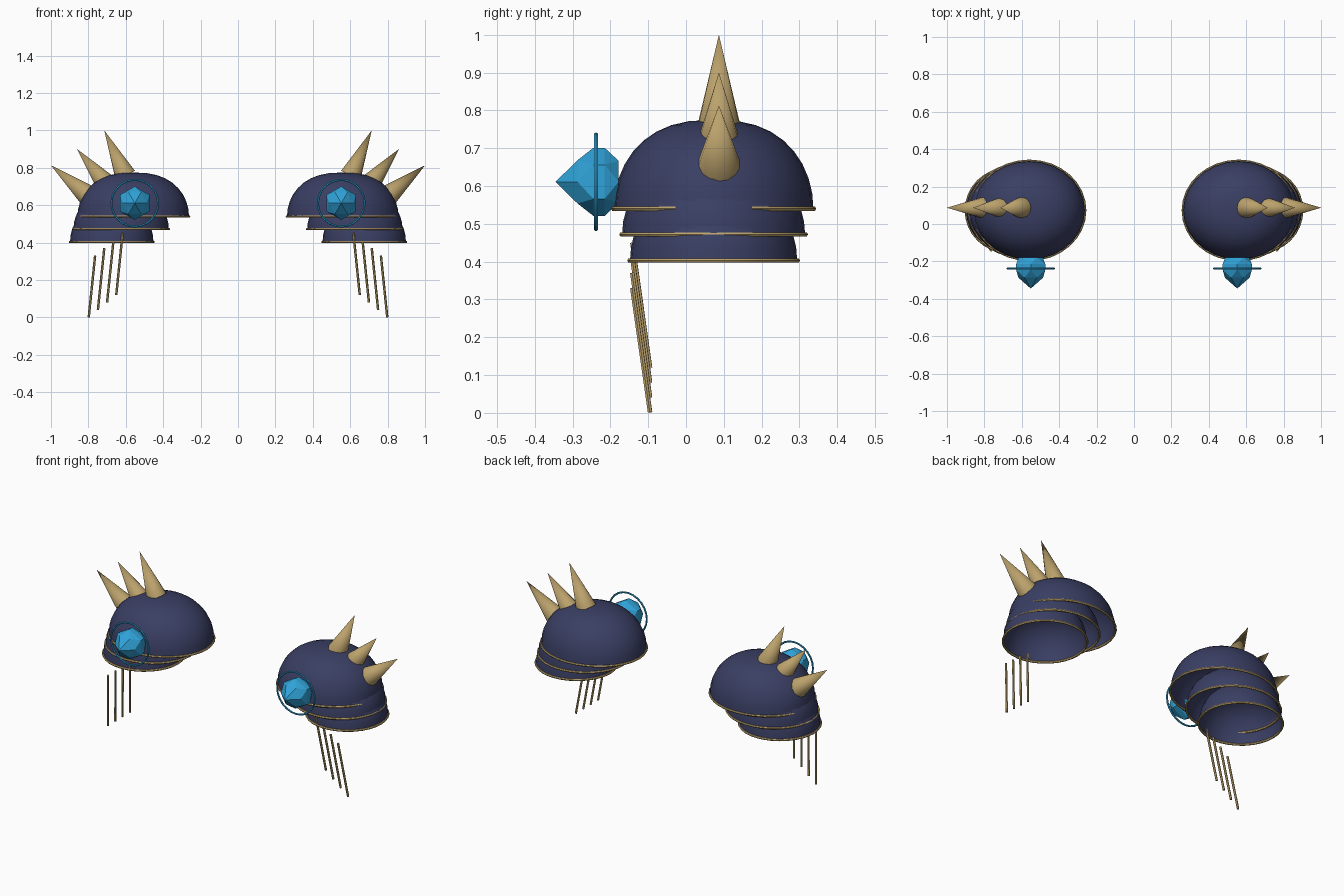
import bpy, bmesh, math
from mathutils import Vector, Matrix

if "Cube" in bpy.data.objects:
    bpy.data.objects.remove(bpy.data.objects["Cube"])


def material(name, rgb):
    m = bpy.data.materials.new(name)
    m.diffuse_color = (*rgb, 1)
    m.use_nodes = True
    m.node_tree.nodes["Principled BSDF"].inputs["Base Color"].default_value = m.diffuse_color
    return m


NAVY = material("navy_metal", (0.042, 0.049, 0.125))
GOLD = material("aged_gold", (0.50, 0.36, 0.15))
BLUE = material("gem_blue", (0.03, 0.37, 0.70))
YC = 0.073  # fore-aft centre of the armour plates


def finish(name, bm, mat, smooth=True):
    """Turn a bmesh into an object mirrored to the other shoulder."""
    bmesh.ops.recalc_face_normals(bm, faces=bm.faces)
    me = bpy.data.meshes.new(name)
    bm.to_mesh(me)
    bm.free()
    me.materials.append(mat)
    ob = bpy.data.objects.new(name, me)
    bpy.context.collection.objects.link(ob)
    if smooth:
        bpy.ops.object.select_all(action='DESELECT')
        ob.select_set(True)
        bpy.context.view_layer.objects.active = ob
        bpy.ops.object.shade_smooth_by_angle(angle=math.radians(40))
    mod = ob.modifiers.new("other_side", 'MIRROR')
    mod.use_axis = (True, False, False)
    mod.use_mirror_merge = False
    return ob


def bridge(bm, a, b):
    n = len(a)
    for i in range(n):
        bm.faces.new((a[i], a[(i + 1) % n], b[(i + 1) % n], b[i]))


def dome(name, cx, z, rx, ry, h, seg=28, rings=9):
    """Open shell with slightly squared shoulders."""
    bm = bmesh.new()
    prev = None
    for j in range(rings):
        t = math.pi / 2 * j / rings
        k = math.cos(t) ** 0.8
        ring = [bm.verts.new((cx + rx * k * math.cos(a), YC + ry * k * math.sin(a), z + h * math.sin(t)))
                for a in (2 * math.pi * i / seg for i in range(seg))]
        if prev:
            bridge(bm, prev, ring)
        prev = ring
    top = bm.verts.new((cx, YC, z + h))
    for i in range(seg):
        bm.faces.new((prev[i], prev[(i + 1) % seg], top))
    finish(name, bm, NAVY)


def hoop(name, centre, u, v, ru, rv, r, mat, seg=32, sides=6):
    """Elliptical tube in the plane of unit vectors u and v."""
    bm = bmesh.new()
    n = u.cross(v)
    loops = []
    for i in range(seg):
        a = 2 * math.pi * i / seg
        d = u * math.cos(a) + v * math.sin(a)
        p = centre + u * ru * math.cos(a) + v * rv * math.sin(a)
        loops.append([bm.verts.new(p + r * (d * math.cos(b) + n * math.sin(b)))
                      for b in (2 * math.pi * k / sides for k in range(sides))])
    for i in range(seg):
        bridge(bm, loops[i], loops[(i + 1) % seg])
    finish(name, bm, mat)


def rod(name, p, q, r1, r2, sides):
    """Cone or cylinder from p to q."""
    p, q = Vector(p), Vector(q)
    d = q - p
    mat = Matrix.Translation((p + q) / 2) @ d.to_track_quat('Z', 'Y').to_matrix().to_4x4()
    bm = bmesh.new()
    bmesh.ops.create_cone(bm, cap_ends=True, segments=sides, radius1=r1, radius2=r2,
                          depth=d.length, matrix=mat)
    finish(name, bm, GOLD)


X, Y, Z = Vector((1, 0, 0)), Vector((0, 1, 0)), Vector((0, 0, 1))

# Three overlapping plates, each with a gold rim
for name, cx, z, rx, ry, h in (("shoulder_dome", 0.560, 0.54, 0.298, 0.264, 0.235),
                               ("middle_plate", 0.625, 0.472, 0.255, 0.242, 0.20),
                               ("lower_plate", 0.675, 0.403, 0.223, 0.221, 0.20)):
    dome(name, cx, z, rx, ry, h)
    hoop(name + "_rim", Vector((cx, YC, z)), X, Y, rx + 0.001, ry + 0.001, 0.0065, GOLD)

# Three spikes fanned over the outer side
for i, (bx, bz, tx, tz, r) in enumerate(((0.603, 0.76, 0.715, 1.0, 0.057),
                                         (0.71, 0.72, 0.86, 0.90, 0.055),
                                         (0.80, 0.65, 1.0, 0.813, 0.059))):
    rod(f"spike_{i + 1}", (bx, 0.087, bz), (tx, 0.087, tz), r, 0, 14)

# Hanging rods below the front edge
for i in range(4):
    x, top = 0.617 + 0.049 * i, 0.45 - 0.04 * i
    rod(f"hanging_rod_{i + 1}", (x, -0.142, top), (x + 0.034, -0.095, 0.12 - 0.0395 * i),
        0.0065, 0.0065, 6)

# Faceted gem: six-sided rings along y, the shoulder rings turned half a step
GX, GZ = 0.552, 0.611
bm = bmesh.new()


def gem_ring(r, y, turn):
    return [bm.verts.new((GX + r * math.sin(a), y, GZ + r * math.cos(a)))
            for a in (math.pi / 3 * (i + turn) for i in range(6))]


front = gem_ring(0.066, -0.287, 0.5)
girdle_a = gem_ring(0.090, -0.245, 0)
girdle_b = gem_ring(0.090, -0.215, 0)
back = gem_ring(0.064, -0.178, 0.5)
tip = bm.verts.new((GX, -0.345, GZ))
for i in range(6):
    j = (i + 1) % 6
    bm.faces.new((tip, front[i], front[j]))
    for cap, girdle in ((front, girdle_a), (back, girdle_b)):
        bm.faces.new((cap[i], girdle[i], girdle[j]))
        bm.faces.new((cap[i], girdle[j], cap[j]))
bridge(bm, girdle_a, girdle_b)
bm.faces.new(back)
finish("gem", bm, BLUE, smooth=False)

# Ring floating around the gem
hoop("gem_ring", Vector((GX, -0.238, GZ)), X, Z, 0.125, 0.125, 0.0055, BLUE, seg=24)
